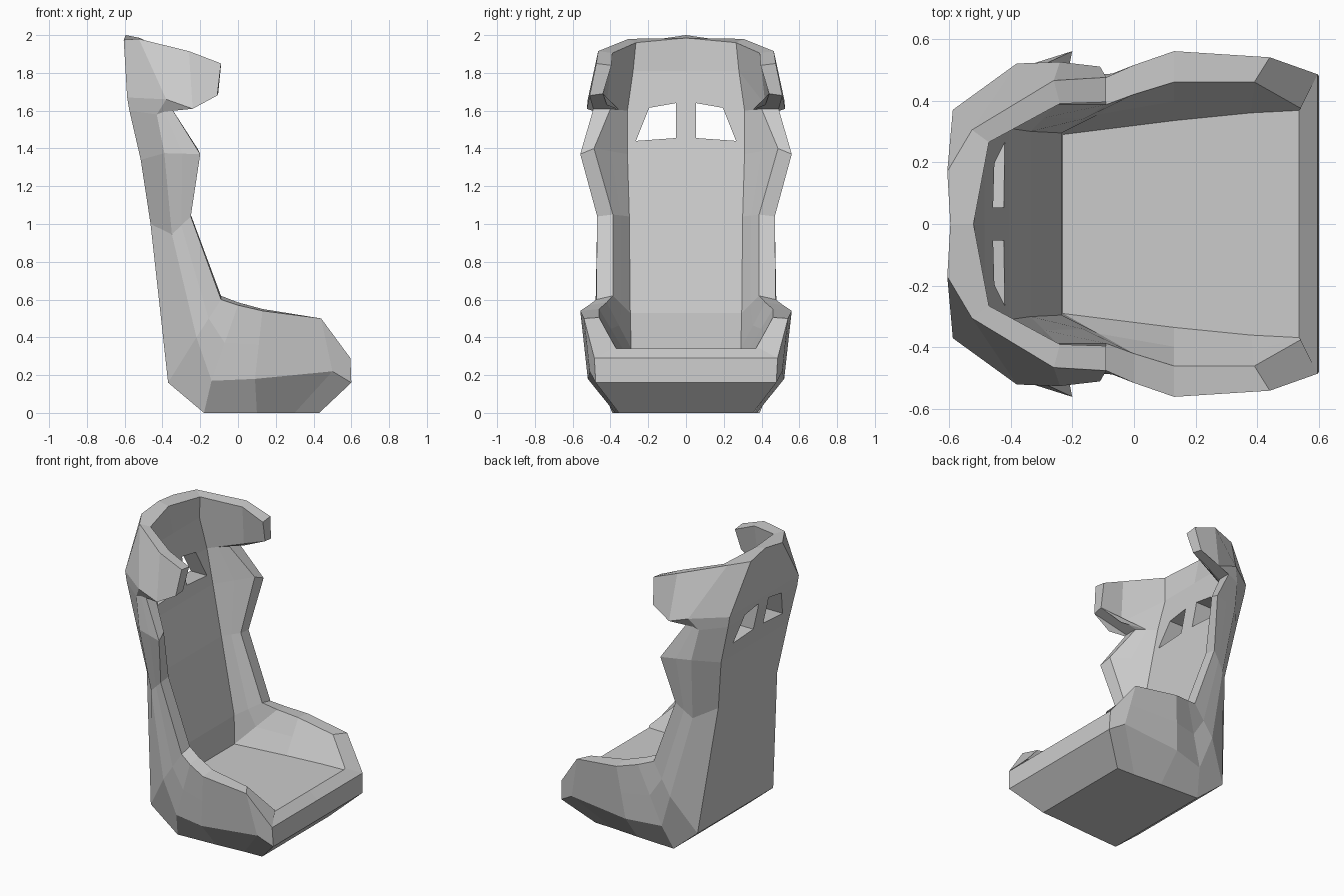
import bpy, bmesh
from mathutils import Vector

default_cube = bpy.data.objects.get("Cube")
if default_cube:
    bpy.data.objects.remove(default_cube, do_unlink=True)

grey = bpy.data.materials.new("shell grey")
grey.use_nodes = True
colour = (0.6, 0.6, 0.6, 1)
grey.diffuse_color = colour
grey.node_tree.nodes["Principled BSDF"].inputs["Base Color"].default_value = colour

# Half cross-sections of the shell, each running from the inner corner over
# the rim to the outer corner: inner corner, (inner bolster), rim inside,
# rim outside, (outer bolster), outer ridge, back corner.
# Bracketed points are halfway between their neighbours when left out.
head = [
    [(-.47, .265, 1.96), (-.24, .39, 1.905), (-.09, .395, 1.84), (-.09, .475, 1.85),
     (-.26, .465, 1.915), (-.525, .305, 1.98), (-.605, .17, 1.975)],
    [(-.485, .28, 1.81), (-.25, .42, 1.63), (-.105, .44, 1.69), (-.11, .51, 1.68),
     (-.24, .525, 1.61), (-.38, .52, 1.66), (-.587, .37, 1.67)],
]
backrest = [
    [(-.45, .31, 1.6), (-.35, .40, 1.61), (-.35, .49, 1.61), (-.43, .475, 1.58), (-.575, .37, 1.6)],
    [(-.405, .31, 1.37), (-.215, .487, 1.4), (-.2, .56, 1.37), (-.39, .5, 1.375), (-.515, .36, 1.34)],
    [(-.335, .3, 1.04), (-.25, .387, 1.05), (-.25, .47, 1.04), (-.35, .43, .945), (-.463, .315, 1)],
    [(-.235, .295, .53), (-.09, .387, .62), (-.09, .475, .6), (-.22, .485, .4), (-.37, .405, .16)],
]
seat = [
    [(-.23, .29, .34), (0, .42, .585), (0, .515, .57), (-.14, .46, .17), (-.18, .39, 0)],
    [(.13, .335, .34), (.13, .46, .55), (.13, .56, .54), (.09, .52, .18), (.1, .375, 0)],
    [(.38, .36, .34), (.39, .46, .505), (.44, .54, .5), (.5, .51, .22), (.3, .36, 0)],
    [(.535, .368, .34), (.54, .375, .35), (.595, .485, .29), (.6, .478, .16), (.43, .355, 0)],
]


def full_section(points):
    """Fill in bolster points and add the two points on the centre line."""
    p = [Vector(v) for v in points]
    if len(p) == 5:
        a, b, c, d, e = p
        p = [a, (a + b) / 2, b, c, (c + d) / 2, d, e]
    inner, outer = p[0].copy(), p[-1].copy()
    inner.y = outer.y = 0
    return [inner] + p + [outer]


def finish(bm, name):
    bmesh.ops.recalc_face_normals(bm, faces=bm.faces)
    mesh = bpy.data.meshes.new(name)
    bm.to_mesh(mesh)
    bm.free()
    obj = bpy.data.objects.new(name, mesh)
    bpy.context.collection.objects.link(obj)
    mesh.materials.append(grey)
    return obj


# Shell half, lofted from head to seat front
sections = [full_section(s) for s in head + backrest + seat]
sections[0][0] = Vector((-.52, 0, 1.985))
sections[0][-1] = Vector((-.595, 0, 2))
bm = bmesh.new()
rows = [[bm.verts.new(p) for p in s] for s in sections]
for upper, lower in zip(rows, rows[1:]):
    for i in range(len(upper) - 1):
        bm.faces.new((upper[i], upper[i + 1], lower[i + 1], lower[i]))

# Head top rim
ci, a, a2, b, c, d, d2, e, co = rows[0]
for face in ((ci, a, d2, e, co), (a, a2, d, d2), (a2, b, c, d)):
    bm.faces.new(face)

# Seat front lip, nose and underside slope
ci, a, a2, b, c, d, d2, e, co = rows[-1]
lip = bm.verts.new((.595, 0, .29))
nose = bm.verts.new((.6, 0, .16))
for face in ((ci, a, a2, b, c, lip), (lip, c, d, d2, nose), (nose, d2, e, co)):
    bm.faces.new(face)
shell = finish(bm, "seat_shell")

mirror = shell.modifiers.new("Mirror", 'MIRROR')
mirror.use_axis = (False, True, False)
mirror.merge_threshold = 0.0005

# Harness slots through the backrest
slot = [(.053, 1.64), (.195, 1.615), (.265, 1.44), (.053, 1.455)]
bm = bmesh.new()
for side in (1, -1):
    ends = [[bm.verts.new((x, side * y, z)) for y, z in slot] for x in (-.8, -.2)]
    for end in ends:
        bm.faces.new(end)
    for i in range(4):
        j = (i + 1) % 4
        bm.faces.new((ends[0][i], ends[0][j], ends[1][j], ends[1][i]))
cutter = finish(bm, "harness_slot_cutter")
cutter.hide_render = True

cut = shell.modifiers.new("Slots", 'BOOLEAN')
cut.operation = 'DIFFERENCE'
cut.solver = 'EXACT'
cut.object = cutter

bpy.context.view_layer.objects.active = shell
for name in ("Mirror", "Slots"):
    bpy.ops.object.modifier_apply(modifier=name)
bpy.data.objects.remove(cutter, do_unlink=True)
